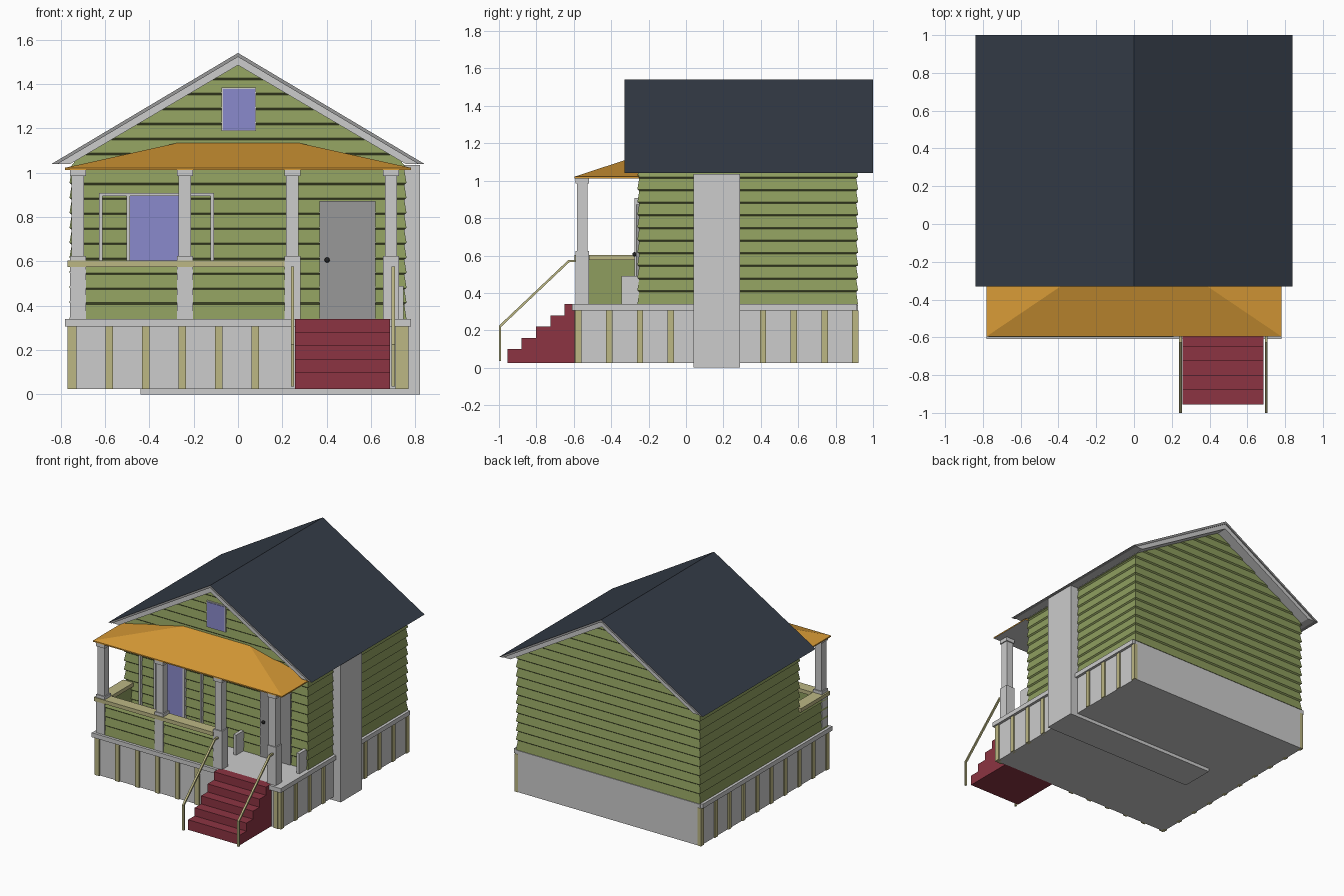
import bpy, bmesh
from mathutils import Vector

cube = bpy.data.objects.get("Cube")
if cube:
    bpy.data.objects.remove(cube, do_unlink=True)


def material(name, r, g, b):
    def lin(c):
        c /= 255
        return c / 12.92 if c < 0.04 else ((c + 0.055) / 1.055) ** 2.4
    m = bpy.data.materials.new(name)
    col = (lin(r), lin(g), lin(b), 1)
    m.diffuse_color = col
    m.use_nodes = True
    m.node_tree.nodes["Principled BSDF"].inputs["Base Color"].default_value = col
    return m


GREEN = material("siding green", 142, 157, 94)
TRIM = material("light grey trim", 204, 204, 204)
CREAM = material("cream wood", 188, 183, 132)
RED = material("stair red", 140, 52, 66)
ORANGE = material("porch orange", 215, 154, 54)
SLATE = material("slate roof", 52, 60, 71)
GLASS = material("violet glass", 138, 138, 204)
GREY = material("door grey", 152, 152, 152)
BLACK = material("dark metal", 35, 35, 35)


def finish(name, bm, *mats):
    bmesh.ops.recalc_face_normals(bm, faces=bm.faces)
    me = bpy.data.meshes.new(name)
    bm.to_mesh(me)
    bm.free()
    for m in mats:
        me.materials.append(m)
    ob = bpy.data.objects.new(name, me)
    bpy.context.collection.objects.link(ob)
    return ob


def boxes(name, mat, *ranges):
    """One object from boxes given as (x0, x1, y0, y1, z0, z1)."""
    bm = bmesh.new()
    for x0, x1, y0, y1, z0, z1 in ranges:
        vs = bmesh.ops.create_cube(bm, size=1)["verts"]
        for v in vs:
            v.co = Vector((x1 if v.co.x > 0 else x0, y1 if v.co.y > 0 else y0,
                           z1 if v.co.z > 0 else z0))
    return finish(name, bm, mat)


def prism(name, pts, axis, a, b, *mats):
    """Extrude a 2D outline along x or y from a to b."""
    bm = bmesh.new()
    place = (lambda p, t: (t, p[0], p[1])) if axis == "x" else (lambda p, t: (p[0], t, p[1]))
    ends = [[bm.verts.new(place(p, t)) for p in pts] for t in (a, b)]
    for e in ends:
        bm.faces.new(e)
    for i in range(len(pts)):
        j = (i + 1) % len(pts)
        bm.faces.new((ends[0][i], ends[0][j], ends[1][j], ends[1][i]))
    return finish(name, bm, *mats)


BASE, BOARD, LEDGE, FLARE = 0.338, 0.0675, 0.008, 0.01


def siding(name, x0, x1, y0, y1, top, flare=(1, 1, 1, 1), width=None):
    """Stack of lapped boards: each flares out at its lower edge."""
    levels, z = [(BASE, FLARE)], BASE
    while z + BOARD < top:
        z += BOARD
        levels += [(z, 0), (z + LEDGE, FLARE)]
    levels.append((top, 0))
    bm = bmesh.new()
    rings = []
    for z, out in levels:
        l, r = x0 - out * flare[0], x1 + out * flare[1]
        f, k = y0 - out * flare[2], y1 + out * flare[3]
        if width:
            l, r = max(l, -width(z)), min(r, width(z))
        rings.append([bm.verts.new((x, y, z)) for x, y in ((l, f), (r, f), (r, k), (l, k))])
    for a, b in zip(rings, rings[1:]):
        for i in range(4):
            j = (i + 1) % 4
            bm.faces.new((a[i], a[j], b[j], b[i]))
    bm.faces.new(rings[0])
    bm.faces.new(rings[-1])
    return finish(name, bm, GREEN)


# House body with gables
EAVE = 1.04
siding("house_walls", -0.75, 0.75, -0.25, 0.91, 1.5,
       width=lambda z: 0.02 + 0.76 * (1.485 - max(z, EAVE)) / (1.485 - EAVE) if z < 1.48 else 0.02)

# Main roof: slate covering over a trim chevron
def chevron(xo, zo, xi, zi):
    return [(-xo, EAVE), (0, zo), (xo, EAVE), (xi, EAVE), (0, zi), (-xi, EAVE)]

cover = prism("roof_covering", chevron(0.84, 1.54, 0.812, 1.522), "y", -0.33, 1.0, SLATE, GREY)
for p in cover.data.polygons:
    p.material_index = 0 if p.normal.z > 0.3 else 1
prism("roof_trim", chevron(0.812, 1.522, 0.755, 1.485), "y", -0.322, 0.992, TRIM)

# Foundation, ledge, deck and chimney
boxes("foundation", TRIM, (-0.76, 0.76, -0.585, 0.92, 0.025, 0.335))
boxes("deck_ledge", TRIM, (-0.78, 0.78, -0.61, 0.915, 0.307, 0.34))
boxes("chimney", TRIM, (-0.44, 0.82, 0.04, 0.29, 0, 1.035))

# Skirting battens
STEP, W = 0.1645, 0.017
front = [(x - W, x + W, -0.597, -0.58, 0.025, 0.307)
         for x in (-0.745 + STEP * i for i in range(6))]
front.append((0.71, 0.745, -0.597, -0.58, 0.025, 0.307))
side = [(s * 0.755 - 0.014, s * 0.755 + 0.014, y - W, y + W, 0.025, 0.307)
        for s in (-1, 1) for y in (-0.575 + STEP * i for i in range(10))]
boxes("skirting_battens", CREAM, *front, *side)

# Porch low walls and their cap rail
siding("porch_front_wall", -0.75, 0.21, -0.58, -0.53, 0.575, (1, 0, 1, 0))
siding("porch_side_wall", -0.75, -0.70, -0.55, -0.25, 0.575, (1, 0, 0, 0))
boxes("porch_wall_cap", CREAM, (-0.77, 0.21, -0.597, -0.515, 0.575, 0.603),
      (-0.77, -0.685, -0.515, -0.255, 0.575, 0.603))
boxes("porch_stub_panels", TRIM, *[(x - 0.012, x + 0.012, -0.345, -0.25, 0.34, 0.49)
                                   for x in (0.215, 0.735)])

# Porch columns
for i, x in enumerate((-0.722, -0.24, 0.245, 0.69)):
    boxes(f"porch_column_{i + 1}", TRIM,
          *[(x - w, x + w, -0.555 - w, -0.555 + w, a, b) for w, a, b in
            ((0.036, 0.34, 0.625), (0.028, 0.625, 0.985), (0.036, 0.985, 1.015))])

# Porch hip roof
bm = bmesh.new()
def ring(z):
    return [bm.verts.new((x, y, z)) for x, y in
            ((-0.78, -0.595), (0.78, -0.595), (0.78, -0.25), (-0.78, -0.25))]
lo, hi = ring(1.013), ring(1.022)
ridge = [bm.verts.new((x, -0.25, 1.135)) for x in (-0.27, 0.27)]
bm.faces.new(lo)
for i in range(4):
    j = (i + 1) % 4
    bm.faces.new((lo[i], lo[j], hi[j], hi[i]))
bm.faces.new((hi[0], hi[1], ridge[1], ridge[0]))
bm.faces.new((hi[1], hi[2], ridge[1]))
bm.faces.new((hi[3], hi[0], ridge[0]))
bm.faces.new((hi[2], hi[3], ridge[0], ridge[1]))
porch = finish("porch_roof", bm, ORANGE, TRIM)
for p in porch.data.polygons:
    p.material_index = 1 if p.normal.z < -0.5 else 0

# Front steps
outline = [(-0.58, 0.025), (-0.955, 0.025)]
for i in range(5):
    y, z = -0.955 + 0.0765 * i, 0.1 + 0.06 * i
    outline += [(y, z), (min(y + 0.0765, -0.58), z)]
outline[-1] = (-0.58, 0.341)
outline[-2] = (outline[-2][0], 0.341)
prism("front_steps", outline, "x", 0.257, 0.685, RED)

# Stair handrails
rail = [(-1.0, 0.035), (-1.0, 0.225), (-0.628, 0.577), (-0.59, 0.577),
        (-0.59, 0.565), (-0.623, 0.565), (-0.988, 0.219), (-0.988, 0.035)]
for name, x in (("right_handrail", 0.246), ("left_handrail", 0.7)):
    prism(name, rail, "x", x - 0.007, x + 0.007, CREAM)

# Front window: glass between two framed side bays
Z0, Z1 = 0.455, 0.895
boxes("window_glass", GLASS, (-0.488, -0.265, -0.268, -0.259, Z0, Z1))
boxes("window_frame", TRIM,
      *[(x, x + 0.015, -0.275, -0.25, Z0, Z1) for x in (-0.627, -0.503, -0.265, -0.123)],
      (-0.627, -0.108, -0.275, -0.25, Z1, Z1 + 0.013),
      (-0.627, -0.108, -0.275, -0.25, Z0 - 0.013, Z0))

# Attic window
boxes("attic_window_frame", TRIM, (-0.074, 0.082, -0.266, -0.25, 1.187, 1.383))
boxes("attic_window_glass", GLASS, (-0.068, 0.076, -0.27, -0.264, 1.193, 1.377))

# Front door and knob
boxes("front_door", GREY, (0.368, 0.62, -0.266, -0.25, 0.34, 0.872))
bm = bmesh.new()
bmesh.ops.create_uvsphere(bm, u_segments=12, v_segments=8, radius=0.012)
bmesh.ops.translate(bm, verts=bm.verts, vec=(0.402, -0.275, 0.606))
finish("door_knob", bm, BLACK)
